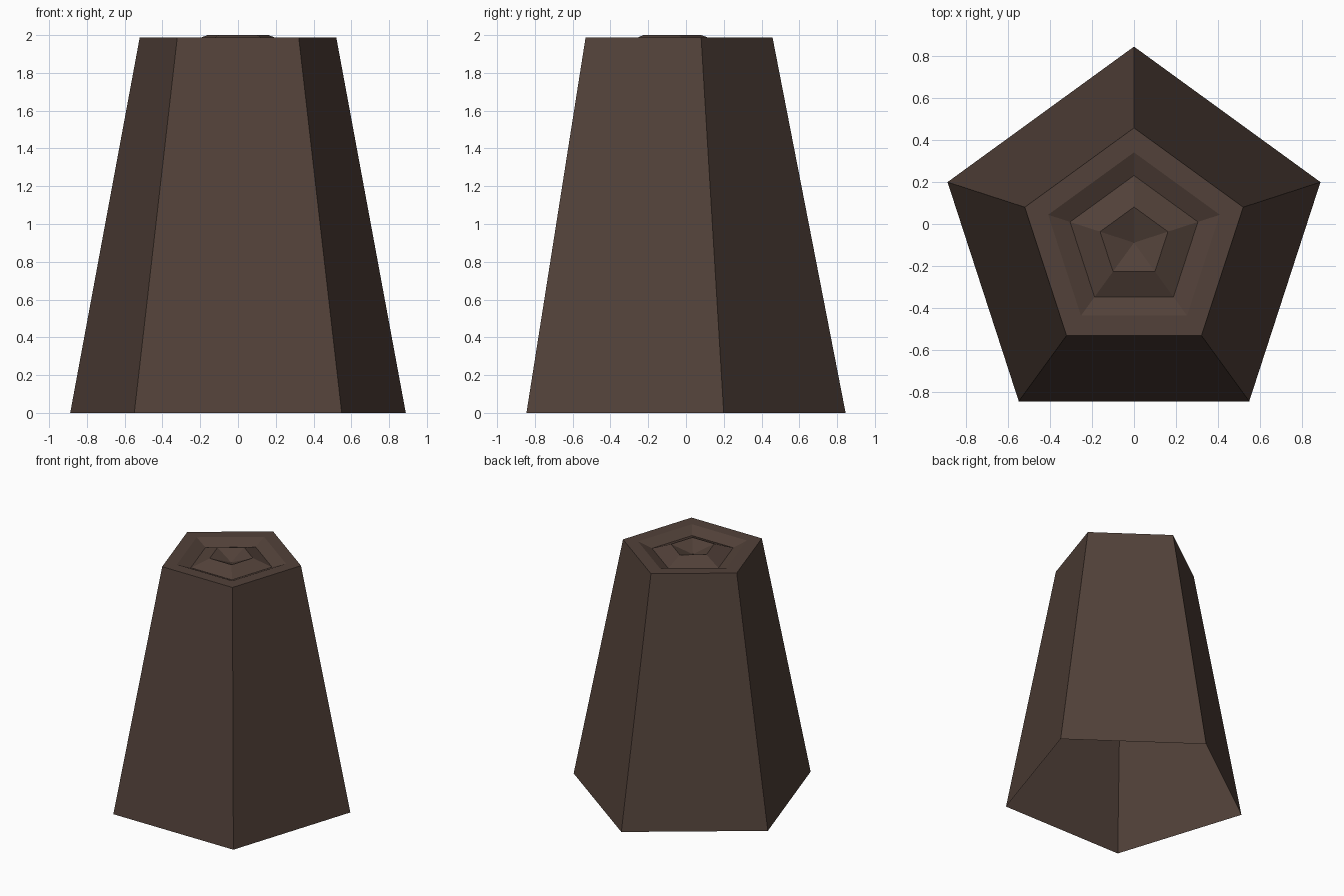
import bpy, bmesh
from math import sin, cos, pi

cube = bpy.data.objects.get("Cube")
if cube:
    bpy.data.objects.remove(cube, do_unlink=True)

SIDES = 5
CENTRE_Y = -0.089

# Dark brown material
brown = bpy.data.materials.new("dark_brown")
brown.use_nodes = True
colour = (0.084, 0.053, 0.041, 1.0)
brown.diffuse_color = colour
brown.node_tree.nodes["Principled BSDF"].inputs["Base Color"].default_value = colour


def ring(bm, radius, z):
    """One pentagon of vertices with a corner pointing to the back."""
    return [bm.verts.new((radius * sin(2 * pi * i / SIDES),
                          CENTRE_Y + radius * cos(2 * pi * i / SIDES), z))
            for i in range(SIDES)]


# Profile from the open base, up the wall, over the rim, groove and raised ridge
profile = [
    (0.934, 0.0),     # open base
    (0.547, 1.988),   # outer rim
    (0.43, 1.988),    # inner rim
    (0.32, 1.945),    # groove
    (0.17, 2.0),      # ridge
]
bm = bmesh.new()
rings = [ring(bm, r, z) for r, z in profile]
for low, high in zip(rings, rings[1:]):
    for i in range(SIDES):
        j = (i + 1) % SIDES
        bm.faces.new((low[i], low[j], high[j], high[i]))

# Sunken centre
pit = bm.verts.new((0, CENTRE_Y, 1.94))
for i in range(SIDES):
    bm.faces.new((rings[-1][i], rings[-1][(i + 1) % SIDES], pit))

# Make all faces point outwards and upwards
bmesh.ops.recalc_face_normals(bm, faces=bm.faces)
bm.normal_update()
if next(iter(pit.link_faces)).normal.z < 0:
    bmesh.ops.reverse_faces(bm, faces=bm.faces)

mesh = bpy.data.meshes.new("tapered_stump")
bm.to_mesh(mesh)
bm.free()
mesh.materials.append(brown)
stump = bpy.data.objects.new("tapered_stump", mesh)
bpy.context.collection.objects.link(stump)
